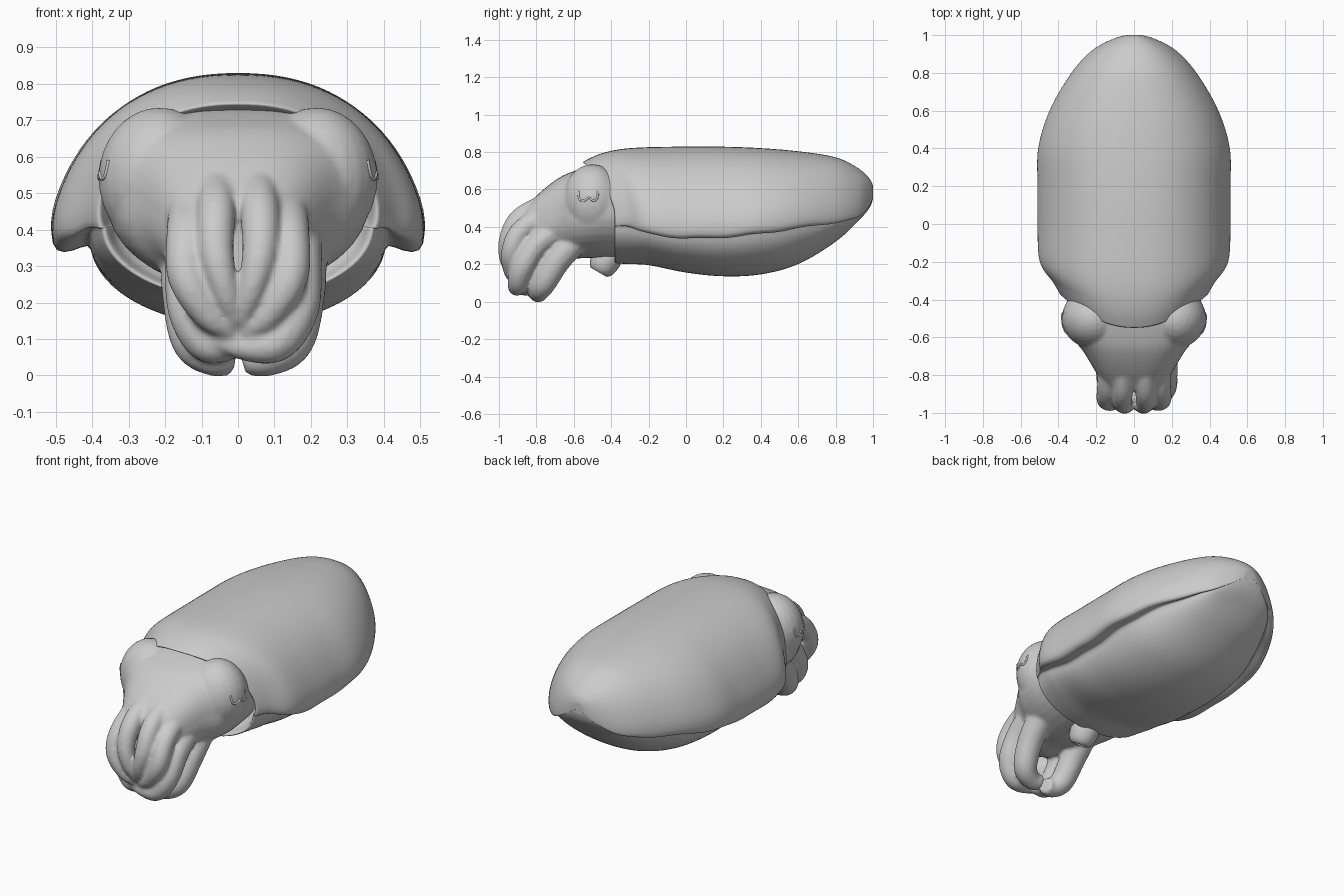
import bpy, bmesh, math
from mathutils import Vector

if "Cube" in bpy.data.objects:
    bpy.data.objects.remove(bpy.data.objects["Cube"])

def spline(pts, n):
    """Catmull-Rom through tuples of any length, n steps per span."""
    out = []
    for i in range(len(pts) - 1):
        p0, p1, p2 = pts[max(i - 1, 0)], pts[i], pts[i + 1]
        p3 = pts[min(i + 2, len(pts) - 1)]
        for k in range(n):
            t = k / n
            out.append(tuple(
                0.5 * (2*b + (c - a)*t + (2*a - 5*b + 4*c - d)*t*t + (3*b - a - 3*c + d)*t**3)
                for a, b, c, d in zip(p0, p1, p2, p3)))
    return out + [tuple(pts[-1])]

def loft(bm, rings):
    """Skin equal-length rings and close both ends with fans."""
    vr = [[bm.verts.new(p) for p in r] for r in rings]
    n = len(vr[0])
    for a, b in zip(vr, vr[1:]):
        for i in range(n):
            j = (i + 1) % n
            bm.faces.new((a[i], a[j], b[j], b[i]))
    for r in (vr[0], vr[-1]):
        c = bm.verts.new(sum((v.co for v in r), Vector()) / n)
        for i in range(n):
            bm.faces.new((r[i], r[(i + 1) % n], c))

def tube(bm, pts, n=8, sides=14):
    """Tapered tube through (x, y, z, radius) points."""
    path = spline(pts, n)
    P = [Vector(p[:3]) for p in path]
    rings, u = [], None
    for i, p in enumerate(P):
        t = (P[min(i + 1, len(P) - 1)] - P[max(i - 1, 0)]).normalized()
        u = t.orthogonal() if u is None else u - t * u.dot(t)
        u.normalize()
        v = t.cross(u)
        r = max(path[i][3], 0.003)
        rings.append([p + (u * math.cos(a) + v * math.sin(a)) * r
                      for a in (2 * math.pi * k / sides for k in range(sides))])
    loft(bm, rings)

def make(name, bm):
    bmesh.ops.recalc_face_normals(bm, faces=bm.faces)
    me = bpy.data.meshes.new(name)
    bm.to_mesh(me)
    bm.free()
    for f in me.polygons:
        f.use_smooth = True
    ob = bpy.data.objects.new(name, me)
    bpy.context.collection.objects.link(ob)
    return ob

# Mantle: y, half width, top, fin edge height, bottom, undercut factor
stations = [
    (-0.38, .385, .775, .40, .205, .97), (-0.31, .425, .805, .40, .20, .93),
    (-0.20, .497, .825, .36, .195, .82), (0.0, .508, .83, .335, .155, .80),
    (0.20, .508, .83, .34, .135, .80), (0.40, .505, .822, .36, .145, .80),
    (0.60, .445, .805, .39, .20, .81), (0.80, .33, .773, .42, .32, .83),
    (0.92, .22, .715, .45, .43, .86), (0.98, .11, .66, .51, .50, .92),
    (1.0, .04, .62, .56, .55, .97)]

def section(y, w, top, ze, bot, u):
    zs = ze + (top - ze) * .22
    ze += 0.004 * math.sin(22 * y) * (u < .85)
    half = []
    for k in range(13):
        a = math.pi / 2 * k / 12
        # domed back that flares out into the fin
        half.append((w * (.91 * math.sin(a) ** .9 + .09 * (k / 12) ** 4),
                     zs + (top - zs) * max(math.cos(a), 0) ** .97))
    half += [(w * 1.01, ze + (zs - ze) * .45), (w * .99, ze), (w * (u + .985) / 2, ze + .004)]
    zb = max(ze + .03 * (1 - u) / .2, bot + .01)
    for k in range(11):
        a = math.pi / 2 * k / 10
        half.append((w * u * math.cos(a), zb - (zb - bot) * math.sin(a)))
    half[0], half[-1] = (0, top), (0, bot)
    # dorsal edge sweeps forward into a rounded lip
    s = min(max((0.25 - y) / .63, 0), 1)
    pts = []
    for i, (x, z) in enumerate(half):
        f = 1 - (x / w) ** 2 if i <= 12 else 0
        pts.append(Vector((x, y - .17 * f * s, z - .025 * f * s ** 5)))
    return pts + [Vector((-p.x, p.y, p.z)) for p in reversed(pts[1:-1])]

rings = [section(*s) for s in spline(stations, 5)]

def inset(ring, k, dy):
    return [Vector((p.x * k, p.y + dy, .48 + (p.z - .48) * k)) for p in ring]

rings = [inset(rings[0], .88, .14), inset(rings[0], .94, .03), inset(rings[0], .97, -.004)] + rings
bm = bmesh.new()
loft(bm, rings)
mantle = make("mantle_with_fins", bm)
mantle.modifiers.new("smooth", 'SUBSURF').render_levels = 1

# Head: y, half width, centre height, half height
bm = bmesh.new()
head = [(-.28, .33, .48, .245), (-.40, .355, .485, .25), (-.50, .36, .48, .247),
        (-.60, .325, .465, .233), (-.68, .265, .45, .212), (-.78, .205, .41, .175),
        (-.88, .14, .38, .105)]
hr = []
for y, w, zc, h in spline(head, 4):
    ring = []
    for k in range(36):
        a = 2 * math.pi * k / 36
        c, s = math.cos(a), math.sin(a)
        e = .72 if s > 0 else 1
        ring.append(Vector((w * math.copysign(abs(c) ** e, c), y,
                            zc + h * math.copysign(abs(s) ** e, s))))
    hr.append(ring)
loft(bm, hr)

# Eye bulges
E, R = Vector((.215, -.50, .54)), Vector((.168, .16, .195))
for s in (1, -1):
    r = bmesh.ops.create_uvsphere(bm, u_segments=24, v_segments=16, radius=1)
    for v in r['verts']:
        v.co = Vector(((E.x + v.co.x * R.x) * s, E.y + v.co.y * R.y, E.z + v.co.z * R.z))

# Four pairs of drooping arms, the left side tucked in a little
arms = [
    [(.055, -.70, .55, .05), (.06, -.88, .455, .054), (.06, -.95, .34, .049),
     (.035, -.962, .23, .037), (.005, -.94, .14, .016)],
    [(.125, -.68, .50, .06), (.14, -.87, .39, .057), (.14, -.935, .27, .053),
     (.08, -.935, .165, .042), (.01, -.92, .115, .022)],
    [(.16, -.62, .43, .07), (.165, -.79, .31, .066), (.16, -.875, .18, .062),
     (.105, -.90, .09, .054), (.01, -.905, .08, .038), (-.07, -.91, .095, .014)],
    [(.17, -.56, .36, .075), (.168, -.68, .23, .072), (.145, -.76, .10, .066),
     (.08, -.79, .053, .056), (.02, -.78, .046, .044)]]
for i, arm in enumerate(arms):
    tube(bm, arm)
    low = i > 1
    pts = arm[:5] if i == 2 else arm
    tube(bm, [(-x * (.82 if low else 1), y + (.035 if i == 2 else 0), z, r) for x, y, z, r in pts])
ha = make("head_and_arms", bm)
m = ha.modifiers.new("blend", 'REMESH')
m.mode = 'VOXEL'
m.voxel_size = .01
m.use_smooth_shade = True
m = ha.modifiers.new("soften", 'SMOOTH')
m.factor, m.iterations = .5, 6

# Wavy pupils, raised on the eye bulges
bm = bmesh.new()
for s in (1, -1):
    pts = []
    for y, z in [(-.575, .59), (-.57, .55), (-.545, .54), (-.52, .555), (-.495, .54), (-.475, .555), (-.47, .59)]:
        d = 1 - ((y - E.y) / R.y) ** 2 - ((z - E.z) / R.z) ** 2
        pts.append((s * (E.x - .003 + R.x * math.sqrt(d)), y, z, .006))
    tube(bm, pts, 4, 8)
make("pupils", bm)

# Funnel under the head, open at its lower end
bm = bmesh.new()
a0, ax = Vector((0, -.395, .28)), Vector((0, -.5, -.86)).normalized()
up = ax.cross(Vector((1, 0, 0)))
prof = [(0, .07), (.05, .08), (.10, .075), (.13, .062), (.142, .045), (.13, .032), (.06, .025)]
loft(bm, [[a0 + ax * t + Vector((1, 0, 0)) * r * math.cos(k * math.pi / 10) + up * r * math.sin(k * math.pi / 10)
           for k in range(20)] for t, r in spline(prof, 3)])
make("funnel", bm)
